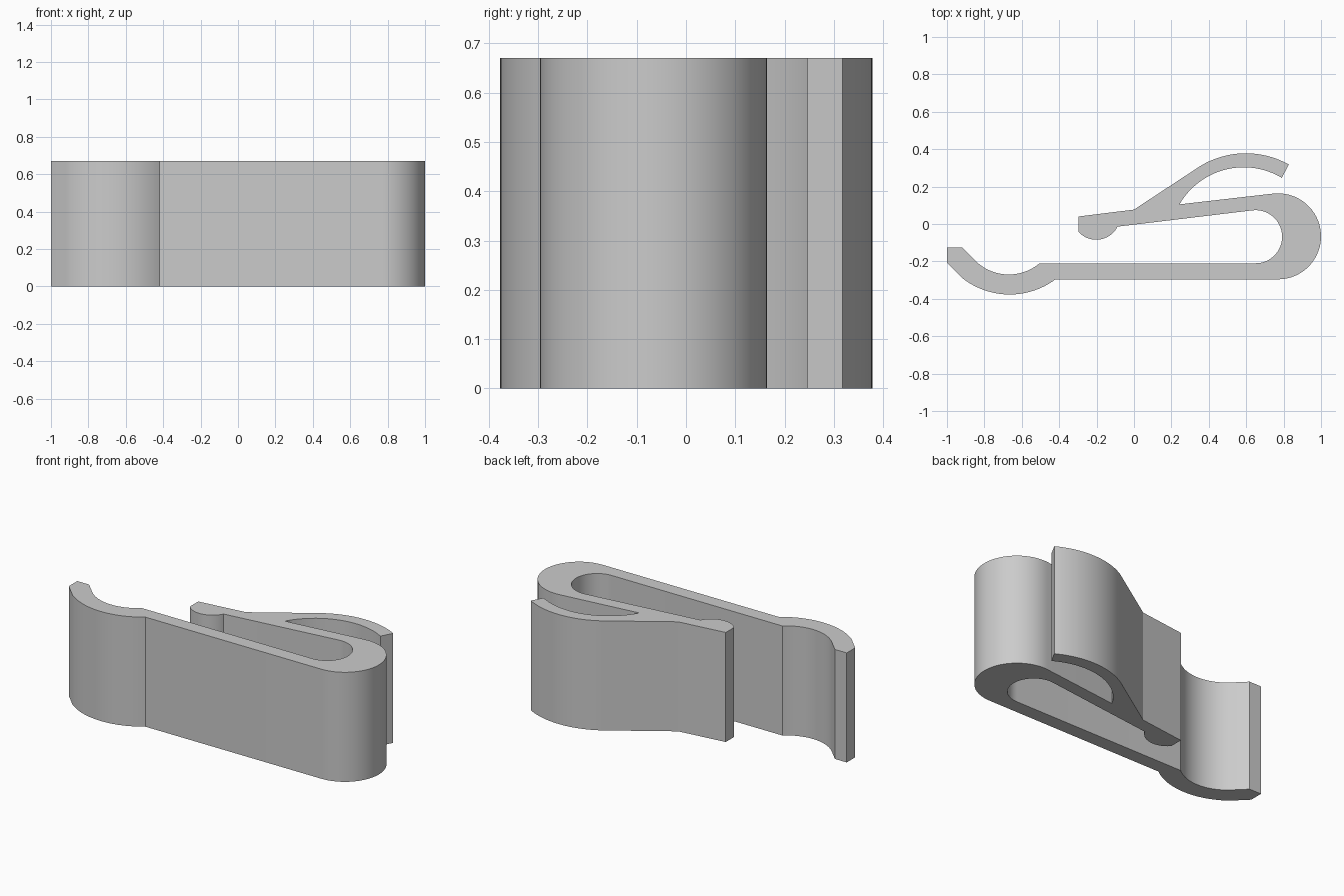
import bpy
import bmesh
import math
from mathutils import Vector

if "Cube" in bpy.data.objects:
    bpy.data.objects.remove(bpy.data.objects["Cube"], do_unlink=True)

HEIGHT = 0.67


def arc(center, radius, start, end, steps=32):
    """Points on a circle between two angles in degrees."""
    angles = [math.radians(start + (end - start) * i / steps) for i in range(steps + 1)]
    return [(center[0] + radius * math.cos(a), center[1] + radius * math.sin(a)) for a in angles]


def bow(a, b, c, steps=24):
    """Points on the circular arc from a to c that passes through b."""
    a, b, c = Vector(a), Vector(b), Vector(c)
    u, v = b - a, c - a
    d = 2 * (u.x * v.y - u.y * v.x)
    centre = a + Vector((v.y * u.dot(u) - u.y * v.dot(v),
                         u.x * v.dot(v) - v.x * u.dot(u))) / d
    r = a - centre
    # signed sweep, always less than a full turn, turning the way a-b-c turns
    sweep = math.degrees(math.atan2(r.x * (c - centre).y - r.y * (c - centre).x,
                                    r.dot(c - centre)))
    if d > 0 and sweep < 0:
        sweep += 360
    if d < 0 and sweep > 0:
        sweep -= 360
    start = math.degrees(math.atan2(r.y, r.x))
    return arc(centre, r.length, start, start + sweep, steps)


# Outline, counter-clockwise from the flared tip of the long arm
outline = [(-1, -0.125), (-1, -0.207)]
# outer side of the long arm and its bulge
outline += bow((-0.917, -0.29), (-0.67, -0.377), (-0.42, -0.296))
# outer side of the round bend
outline += arc((0.77, -0.066), 0.23, -90, 96.7)
# curled spring tongue: inner curve, then outer curve
outline += bow((0.243, 0.105), (0.595, 0.303), (0.79, 0.247))[::1]
outline += arc((0.598, -0.092), 0.47, 60.7, 125.5)
# short arm with its rounded gripping nub
outline += [(0, 0.077), (-0.297, 0.04)]
outline += bow((-0.297, -0.042), (-0.195, -0.084), (-0.088, -0.014))
# inner side of the bend
outline += arc((0.65, -0.068), 0.142, 96.7, -90)
# inner side of the long arm
outline += bow((-0.505, -0.21), (-0.67, -0.27), (-0.85, -0.195))
outline += [(-0.92, -0.125)]

# Extrude the outline into the clip
bm = bmesh.new()
base = bm.faces.new([bm.verts.new((x, y, 0)) for x, y in outline])
grown = bmesh.ops.extrude_face_region(bm, geom=[base], use_keep_orig=True)
top = [v for v in grown["geom"] if isinstance(v, bmesh.types.BMVert)]
bmesh.ops.translate(bm, verts=top, vec=(0, 0, HEIGHT))
bmesh.ops.recalc_face_normals(bm, faces=bm.faces)
mesh = bpy.data.meshes.new("spring_clip")
bm.to_mesh(mesh)
bm.free()

clip = bpy.data.objects.new("spring_clip", mesh)
bpy.context.collection.objects.link(clip)

# Plain grey material
grey = bpy.data.materials.new("plain_grey")
grey.use_nodes = True
colour = (0.6, 0.6, 0.6, 1)
grey.diffuse_color = colour
grey.node_tree.nodes["Principled BSDF"].inputs["Base Color"].default_value = colour
mesh.materials.append(grey)

# Smooth curves, crisp corners
bpy.ops.object.select_all(action="DESELECT")
clip.select_set(True)
bpy.context.view_layer.objects.active = clip
bpy.ops.object.shade_smooth_by_angle(angle=math.radians(20))
